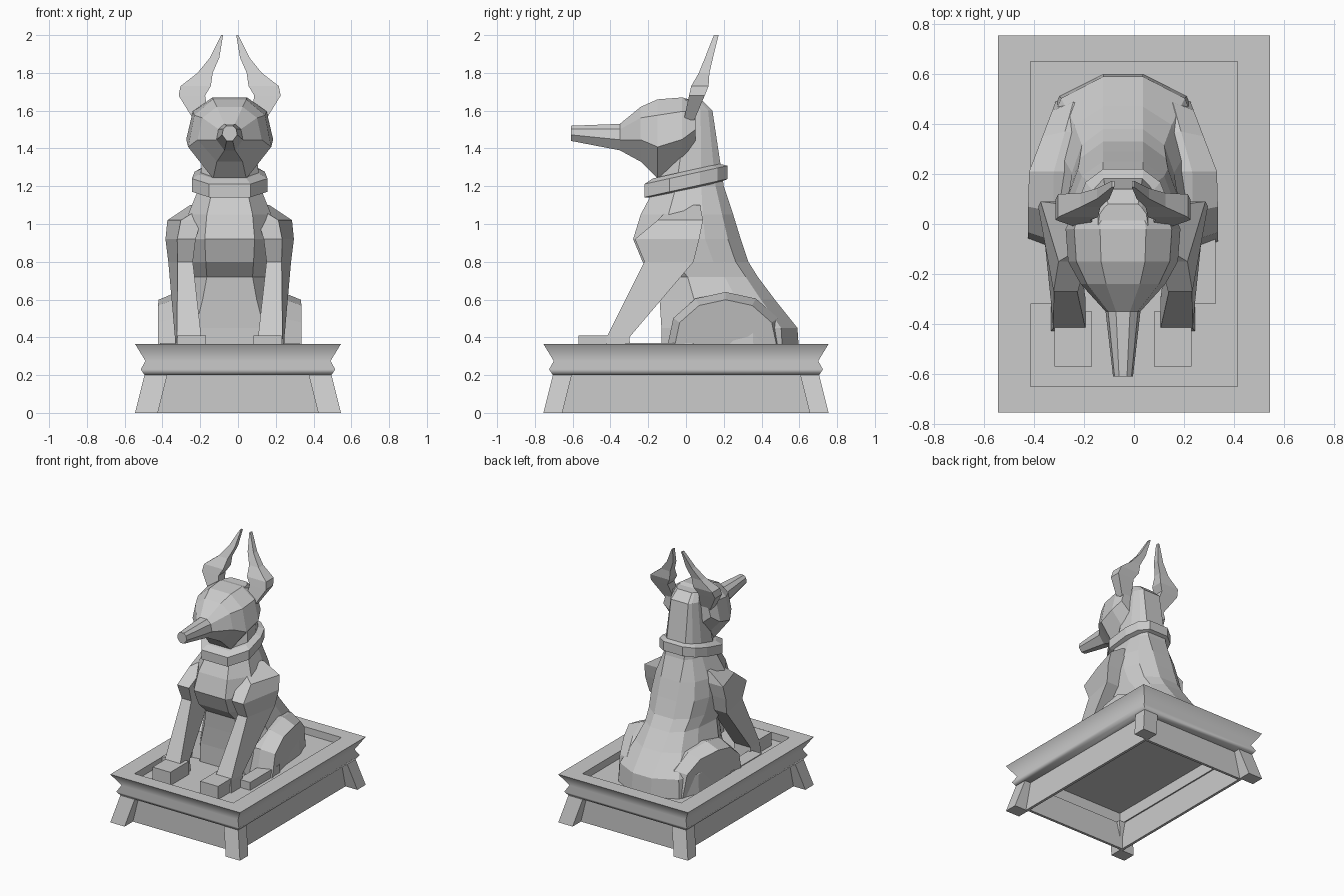
import bpy
import bmesh
import math

default = bpy.data.objects.get("Cube")
if default:
    bpy.data.objects.remove(default)

grey = (.6, .6, .6, 1)
stone = bpy.data.materials.new("grey stone")
stone.use_nodes = True
stone.diffuse_color = grey
stone.node_tree.nodes["Principled BSDF"].inputs["Base Color"].default_value = grey

HALF_WIDTH, HALF_DEPTH = .545, .755
LEG_WIDTH, LEG_DEPTH = .12, .1
BEAM, FLOOR, TOP = .2, .3, .365
DOG_X = -.044


def loft(name, rings, shift=0, side=1, hollow=False):
    """Skin equal-length point rings; cap the ends, or join them if hollow."""
    bm = bmesh.new()
    loops = [[bm.verts.new((side * x + shift, y, z)) for x, y, z in ring] for ring in rings]
    if hollow:
        loops.append(loops[0])
    else:
        bm.faces.new(loops[0])
        bm.faces.new(loops[-1])
    for low, high in zip(loops, loops[1:]):
        for i in range(len(low)):
            bm.faces.new((low[i - 1], low[i], high[i], high[i - 1]))
    bmesh.ops.recalc_face_normals(bm, faces=bm.faces)
    mesh = bpy.data.meshes.new(name)
    bm.to_mesh(mesh)
    bm.free()
    mesh.materials.append(stone)
    obj = bpy.data.objects.new(name, mesh)
    bpy.context.collection.objects.link(obj)
    return obj


def pair(name, rings):
    for label, side in (("left", 1), ("right", -1)):
        loft(label + "_" + name, rings, DOG_X, side)


def box_ring(z, x, y, width, depth, pinch=0):
    """Horizontal rectangle; pinch draws in the outer front corner."""
    left, right = x - width / 2, x + width / 2
    front, back = y - depth / 2, y + depth / 2
    return [(left, front, z), (right - pinch, front, z), (right, back, z), (left, back, z)]


def plinth_ring(inset, z):
    return box_ring(z, 0, 0, 2 * (HALF_WIDTH - inset), 2 * (HALF_DEPTH - inset))


def recess_ring(z):
    return box_ring(z, 0, 0, .83, 1.3)


def mirrored(half):
    """Complete a half ring whose points all have positive x."""
    return half + [(-x, y, z) for x, y, z in reversed(half)]


def trunk_ring(z, front, back, width, tilt=0):
    """Ten-sided horizontal section, optionally rising to the rear."""
    depth = back - front
    outline = [(width * .55, front), (width, front + depth * .3),
               (width * .93, back - depth * .33), (width * .75, back - depth * .12),
               (min(.08, width * .6), back)]
    return mirrored([(x, y, z + tilt * y) for x, y in outline])


def skull_ring(y, top, jaw, width):
    """Upright eight-sided section: crown, brow, cheek and jaw."""
    height = top - jaw
    return mirrored([(width * .4, y, top), (width * .85, y, top - height * .2),
                     (width, y, top - height * .6), (width * .4, y, jaw)])


def thigh_ring(x, size):
    """Full half-ellipse seen from the side, drawn inward toward the rear."""
    ring = []
    steps = 6
    for i in range(steps + 1):
        angle = math.pi * i / steps
        y = .21 - .32 * size * math.cos(angle)
        z = FLOOR + .34 * size * abs(math.sin(angle)) ** .75
        ring.append((x * (1 - max(0, y - .2)), y, z))
    return ring


# Plinth tray: moulded rim, sunken top and hollow underside
tray = loft("plinth_tray", [
    recess_ring(FLOOR - .01), recess_ring(BEAM),
    plinth_ring(.05, BEAM), plinth_ring(.03, .23), plinth_ring(.055, .275),
    plinth_ring(0, TOP), recess_ring(TOP), recess_ring(FLOOR + .01)])
bpy.ops.object.select_all(action='DESELECT')
tray.select_set(True)
bpy.context.view_layer.objects.active = tray
bpy.ops.object.shade_smooth_by_angle(angle=math.radians(70))

# Splayed corner legs and the recessed wall of panels between them
for end, sy in (("front", -1), ("back", 1)):
    for label, sx in (("left", 1), ("right", -1)):
        loft(end + "_" + label + "_plinth_leg", [
            box_ring(z, sx * (HALF_WIDTH - inset - LEG_WIDTH / 2),
                     sy * (HALF_DEPTH - inset - LEG_DEPTH / 2), LEG_WIDTH, LEG_DEPTH)
            for z, inset in ((0, 0), (BEAM, .05))])
loft("plinth_panels", [plinth_ring(inset, z) for inset, z in (
    (.1, 0), (.1, BEAM), (.12, BEAM), (.12, 0))], hollow=True)

# Seated body from rump to nape: height, front, back, half width
loft("body", [trunk_ring(*row) for row in (
    (FLOOR, -.13, .6, .34),
    (.45, -.13, .59, .33),
    (.6, -.14, .47, .26),
    (.72, -.15, .38, .22),
    (.8, -.23, .33, .23),
    (.92, -.28, .29, .24),
    (1.05, -.24, .25, .22),
    (1.2, -.16, .2, .16),
    (1.6, -.05, .14, .12),
    (1.66, -.04, .08, .1))], DOG_X)

# Tilted collar with bevelled edges
loft("collar", [trunk_ring(1.18 + lift, -.22 * size, .22 * size, .2 * size, .22)
                for lift, size in ((0, .8), (.01, 1), (.08, 1), (.1, .8))], DOG_X)

# Head from skull to nose: depth, top, jaw, half width
loft("head", [skull_ring(*row) for row in (
    (.05, 1.65, 1.4, .2),
    (-.02, 1.67, 1.3, .23),
    (-.15, 1.66, 1.24, .22),
    (-.24, 1.62, 1.33, .17),
    (-.35, 1.53, 1.39, .07),
    (-.61, 1.52, 1.44, .04))], DOG_X)

# Horn-like ears leaning back and curling inward: height, centre, width
pair("ear", [box_ring(z, x, (z - 1.5) * .32, width, .02 + width * .45) for z, x, width in (
    (1.55, .15, .08), (1.68, .2, .14), (1.73, .18, .16),
    (1.8, .13, .08), (1.88, .08, .05), (2, .04, .01))])

# Front legs with shoulders, and wedge paws
pair("front_leg", [box_ring(*row, (row[0] - FLOOR) * .1) for row in (
    (1.1, .16, 0, .1, .15),
    (1.02, .24, -.03, .18, .24),
    (.92, .26, -.1, .16, .34),
    (.8, .26, -.09, .13, .26),
    (.4, .22, -.36, .14, .12),
    (FLOOR, .22, -.36, .14, .14))])
pair("front_paw", [box_ring(z, .2, -.46, .15, .22) for z in (FLOOR, .41)])

# Folded hind legs with flat feet
pair("thigh", [thigh_ring(.16, .95), thigh_ring(.28, 1), thigh_ring(.38, .88)])
pair("hind_foot", [box_ring(z, .32, -.14, .1, .36) for z in (FLOOR, .37)])
